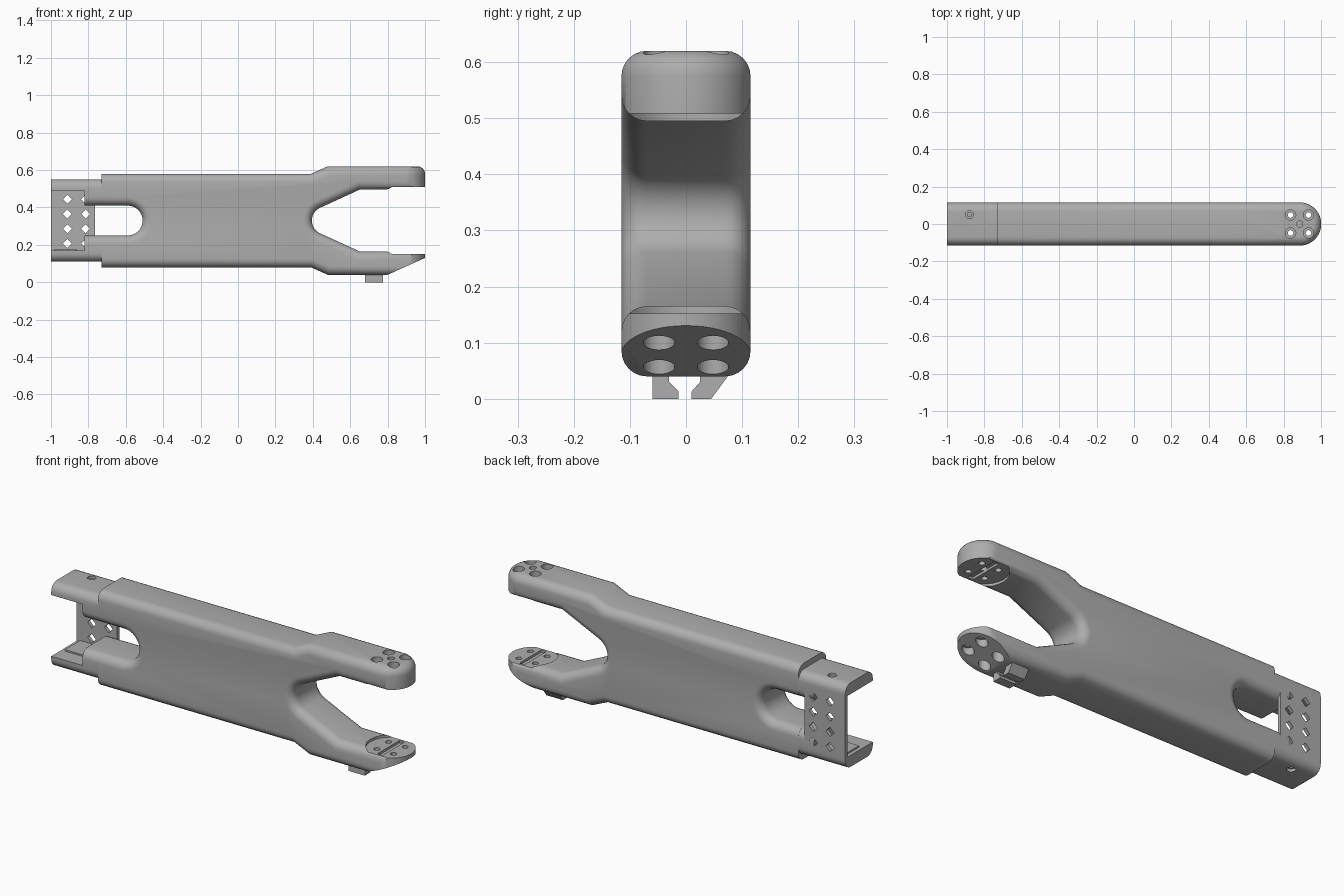
import bpy, bmesh
from math import sin, cos, radians, pi
from mathutils import Vector

old = bpy.data.objects.get("Cube")
if old:
    bpy.data.objects.remove(old, do_unlink=True)

grey = bpy.data.materials.new("plain_grey")
grey.use_nodes = True
grey.diffuse_color = (0.42, 0.42, 0.42, 1)
grey.node_tree.nodes["Principled BSDF"].inputs["Base Color"].default_value = grey.diffuse_color

MID = 0.33      # height of the mirror plane
HALF = 0.115    # half thickness of the arm
FILLET = 0.045
PLACE = {"x": lambda a, b, d: (d, a, b),
         "y": lambda a, b, d: (a, d, b),
         "z": lambda a, b, d: (a, b, d)}


def prism(name, pts, lo, hi, axis, fillet=0, rule=None):
    """Extrude a profile along an axis and round chosen rim edges."""
    bm = bmesh.new()
    rings = [[bm.verts.new(PLACE[axis](a, b, d)) for a, b in pts] for d in (lo, hi)]
    n = len(pts)
    caps = [bm.faces.new(r) for r in rings]
    for i in range(n):
        j = (i + 1) % n
        bm.faces.new((rings[0][i], rings[0][j], rings[1][j], rings[1][i]))
    bmesh.ops.recalc_face_normals(bm, faces=bm.faces[:])
    if fillet:
        rim = [e for c in caps for e in c.edges
               if rule((e.verts[0].co + e.verts[1].co) / 2)]
        bmesh.ops.bevel(bm, geom=rim, offset=fillet, offset_type='OFFSET', segments=6,
                        profile=0.5, affect='EDGES', clamp_overlap=False)
    mesh = bpy.data.meshes.new(name)
    bm.to_mesh(mesh)
    bm.free()
    mesh.materials.append(grey)
    ob = bpy.data.objects.new(name, mesh)
    bpy.context.collection.objects.link(ob)
    return ob


def arc(cx, cy, r, start, end, steps):
    angles = [radians(start + (end - start) * i / steps) for i in range(steps + 1)]
    return [(cx + r * cos(t), cy + r * sin(t)) for t in angles]


def disc(x, y, r, lo, hi):
    return prism("cutter", arc(x, y, r, 0, 345, 23), lo, hi, "z")


def box(x0, x1, y0, y1, z0, z1):
    return prism("cutter", [(x0, y0), (x1, y0), (x1, y1), (x0, y1)], z0, z1, "z")


def flip(pts):
    return [(x, 2 * MID - z) for x, z in reversed(pts)]


def carve(ob, tool, operation='DIFFERENCE'):
    mod = ob.modifiers.new("carve", 'BOOLEAN')
    mod.operation, mod.object, mod.solver = operation, tool, 'EXACT'
    bpy.context.view_layer.objects.active = ob
    bpy.ops.object.modifier_apply(modifier=mod.name)
    bpy.data.objects.remove(tool, do_unlink=True)


# Forked arm: side profile with a rear slot and a front mouth
upper = arc(-0.59, MID, 0.08, 0, 90, 8)
upper += [(-0.73, 0.41), (-0.73, 0.58), (0.39, 0.58), (0.48, 0.62),
          (1.05, 0.62), (1.05, 0.495), (0.65, 0.495)]
upper += arc(0.47, MID, 0.075, 114, 180, 7)
outline = upper + flip(upper)[1:-1]
arm = prism("forked_arm", outline, -HALF, HALF, "y", FILLET,
            lambda m: -0.729 < m.x < 1.049)

# Round the fork tips in plan
w = HALF + 0.001
plan = [(-0.8, w), (-0.8, -w)] + arc(1 - HALF, 0, w, -90, 90, 24)
carve(arm, prism("tip_shape", plan, 0.039, 0.621, "z", FILLET, lambda m: m.x > -0.79),
      'INTERSECT')

# Slope under the lower tip
carve(arm, prism("cutter", [(0.778, 0.03), (1.1, 0.175), (1.1, -0.1), (0.778, -0.1)],
                 -0.2, 0.2, "y"))

# Facing round seats with a cross groove and hub recess
TIP = 0.885
for lo, hi, deep_lo, deep_hi in ((0.152, 0.3, 0.14, 0.3), (0.36, 0.508, 0.36, 0.52)):
    carve(arm, disc(TIP, 0, 0.12, lo, hi))
    carve(arm, box(TIP - 0.015, TIP + 0.015, -0.09, 0.09, deep_lo, deep_hi))

# Bolt holes with counterbores from outside
for sx in (-1, 1):
    for sy in (-1, 1):
        x, y = TIP + 0.048 * sx, 0.048 * sy
        carve(arm, disc(x, y, 0.015, -0.1, 0.7))
        carve(arm, disc(x, y, 0.028, 0.55, 0.7))
        carve(arm, disc(x, y, 0.028, -0.1, 0.11 if sx < 0 else 0.128))
carve(arm, disc(TIP, 0, 0.017, 0.48, 0.7))

# Rear bracket: upper and lower hooked walls
hook = [(-1, 0.55), (-0.7, 0.55), (-0.7, 0.41), (-0.82, 0.41), (-0.82, 0.49), (-1, 0.49)]
for name, pts in (("bracket_upper_wall", hook), ("bracket_lower_wall", flip(hook))):
    wall = prism(name, pts, -HALF + 0.001, HALF - 0.001, "y", FILLET,
                 lambda m: abs(m.z - MID) > 0.21 or (abs(m.z - MID) < 0.081))
    carve(wall, disc(-0.88, 0.05, 0.011, -0.1, 0.7))
    far = (0.535, 0.7) if "upper" in name else (-0.1, 0.125)
    carve(wall, disc(-0.88, 0.05, 0.021, *far))

# Small inner ledge on the lower wall
prism("bracket_ledge", [(-0.98, 0.16), (-0.86, 0.16), (-0.86, 0.178), (-0.98, 0.178)],
      -0.03, 0.1, "y")

# Back plate with diamond holes
plate = prism("back_plate", [(-1, 0.16), (-0.765, 0.16), (-0.765, 0.5), (-1, 0.5)],
              0.095, HALF - 0.001, "y")
for x in (-0.912, -0.815):
    for row in range(4):
        z = 0.207 + 0.079 * row
        carve(plate, prism("cutter", arc(x, z, 0.024, 0, 270, 3), 0, 0.2, "y"))

# Cable clip under the lower prong
left = [(-0.06, 0.05), (-0.06, 0), (-0.013, 0), (-0.013, 0.013), (-0.03, 0.03), (-0.03, 0.05)]
right = [(0.082, 0.05), (0.045, 0), (0.01, 0), (0.01, 0.013), (0.025, 0.03), (0.025, 0.05)]
prism("clip_hook_right", left, 0.68, 0.775, "x")
prism("clip_hook_left", right, 0.68, 0.775, "x")

# Smooth shading with sharp corners kept
bpy.ops.object.select_all(action='DESELECT')
for ob in bpy.context.collection.objects:
    if ob.type == 'MESH' and grey.name in ob.data.materials:
        ob.select_set(True)
        bpy.context.view_layer.objects.active = ob
bpy.ops.object.shade_smooth_by_angle(angle=radians(30))
